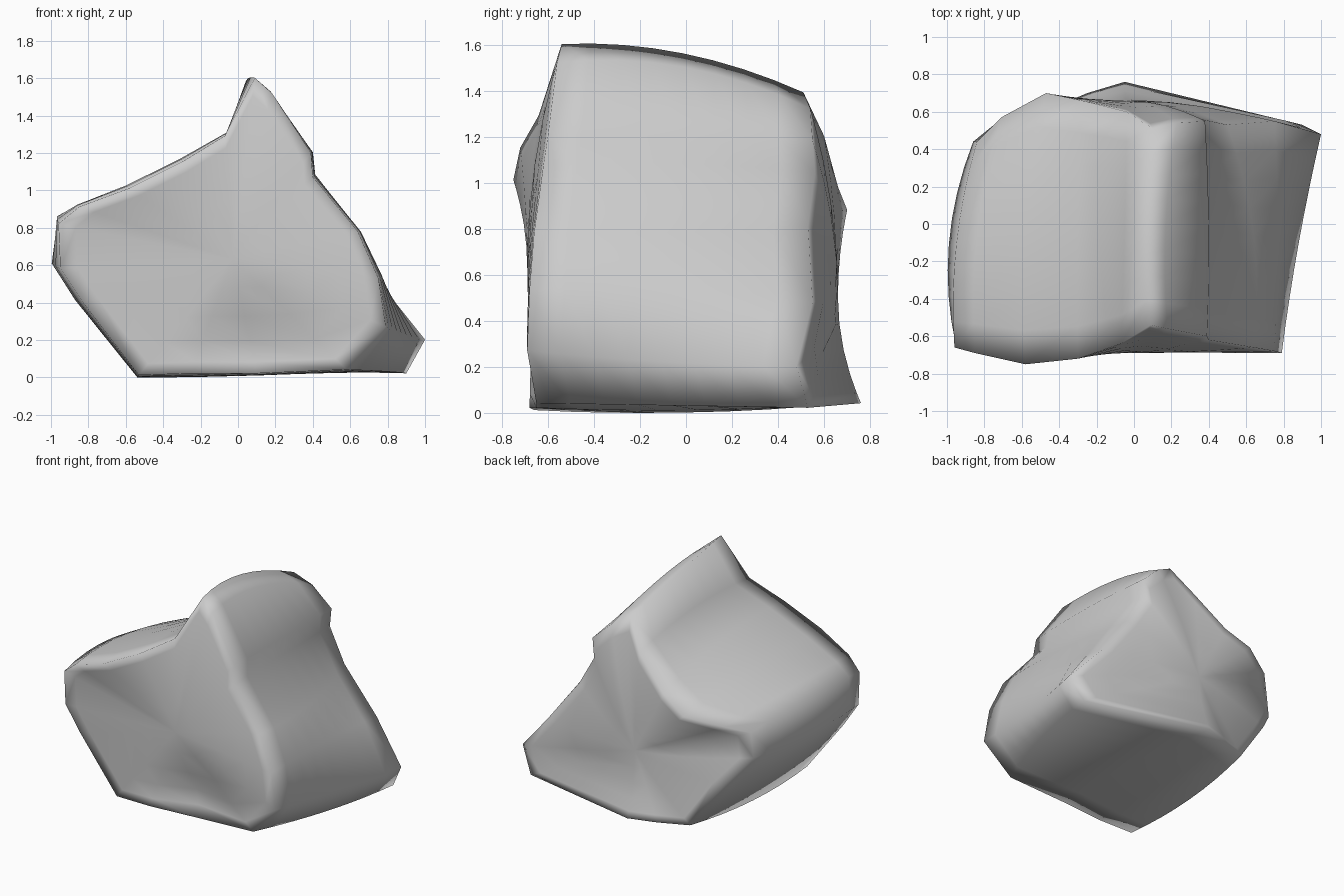
import bpy, bmesh, math
from mathutils import Vector

if "Cube" in bpy.data.objects:
    bpy.data.objects.remove(bpy.data.objects["Cube"])

# Rails running front to back: front xyz, middle x and z, back xyz
RAILS = [
    (-.53, -.66, .03, -.53, .02, -.46, .61, .06),
    (-.83, -.66, .42, -.86, .43, -.70, .57, .40),
    (-.95, -.66, .60, -.99, .63, -.86, .44, .60),
    (-.96, -.66, .84, -.95, .88, -.84, .44, .78),
    (-.85, -.69, .93, -.84, .93, -.71, .57, .84),
    (-.58, -.75, 1.03, -.58, 1.03, -.47, .70, .90),
    (-.30, -.72, 1.17, -.30, 1.17, -.28, .66, 1.00),
    (-.07, -.64, 1.31, -.05, 1.32, -.04, .60, 1.22),
    (.09, -.54, 1.62, .04, 1.58, .10, .51, 1.41),
    (.18, -.56, 1.54, .17, 1.52, .23, .54, 1.34),
    (.39, -.60, 1.22, .40, 1.22, .38, .55, 1.20),
    (.40, -.62, 1.09, .41, 1.10, .36, .56, 1.06),
    (.64, -.66, .80, .64, .80, .50, .53, .83),
    (.75, -.68, .55, .77, .56, .75, .55, .50),
    (.79, -.69, .29, .88, .24, 1.0, .48, .22),
    (.58, -.65, .06, .79, .05, .90, .53, .04),
    (.10, -.65, .04, .10, .03, -.05, .76, .06),
    (-.25, -.68, .04, -.25, .02, -.25, .70, .06),
]
STEPS = 8


def rail_point(rail, t):
    a = Vector(rail[:3])
    c = Vector(rail[5:])
    b = Vector((rail[3], (a.y + c.y) / 2, rail[4]))
    return a * (1 - t) * (1 - 2 * t) + b * 4 * t * (1 - t) + c * t * (2 * t - 1)


def bridge(bm, r0, r1):
    n = len(r0)
    for i in range(n):
        j = (i + 1) % n
        bm.faces.new((r0[i], r0[j], r1[j], r1[i]))


def cap(bm, ring, centre, dent):
    # Shrinking rings close an end, with a hollow pressed in at dent
    outer, prev = [v.co.copy() for v in ring], ring

    def pressed(p):
        x, z, depth, size = dent
        p.y += depth * math.exp(-((p.x - x) ** 2 + (p.z - z) ** 2) / size ** 2)
        return p

    for s in (.9, .72, .5, .25):
        new = []
        for p in outer:
            q = centre.lerp(p, s)
            q.y = centre.y + (p.y - centre.y) * s ** 2
            new.append(bm.verts.new(pressed(q)))
        bridge(bm, prev, new)
        prev = new
    mid = bm.verts.new(pressed(centre.copy()))
    for i in range(len(prev)):
        bm.faces.new((prev[i], prev[(i + 1) % len(prev)], mid))


# Boulder body
bm = bmesh.new()
rings = [[bm.verts.new(rail_point(r, k / STEPS)) for r in RAILS] for k in range(STEPS + 1)]
for a, b in zip(rings, rings[1:]):
    bridge(bm, a, b)
cap(bm, rings[0], Vector((-.03, -.69, .65)), (.12, .2, .1, .2))
cap(bm, rings[-1], Vector((-.04, .66, .52)), (.5, .25, -.04, .18))
bmesh.ops.recalc_face_normals(bm, faces=bm.faces)

# Stand on the ground
low = min(v.co.z for v in bm.verts)
for v in bm.verts:
    v.co.z -= low
mesh = bpy.data.meshes.new("boulder")
bm.to_mesh(mesh)
bm.free()
rock = bpy.data.objects.new("boulder", mesh)
bpy.context.collection.objects.link(rock)
bpy.context.view_layer.objects.active = rock
rock.select_set(True)
bpy.ops.object.shade_smooth()
